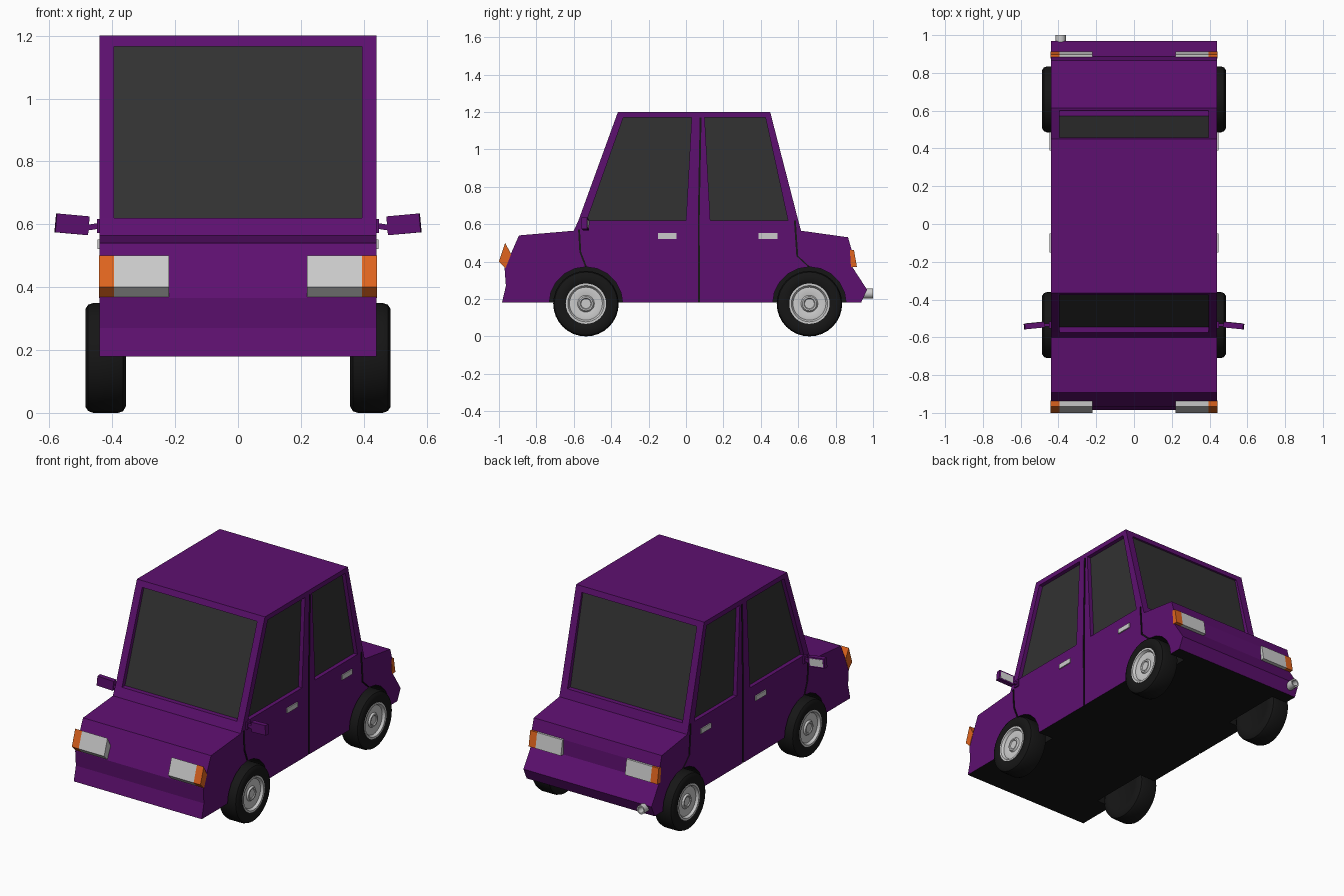
import bpy, bmesh, math
from mathutils import Matrix, Vector

if "Cube" in bpy.data.objects:
    bpy.data.objects.remove(bpy.data.objects["Cube"])


def material(name, r, g, b):
    m = bpy.data.materials.new(name)
    m.diffuse_color = (r, g, b, 1)
    m.use_nodes = True
    m.node_tree.nodes["Principled BSDF"].inputs["Base Color"].default_value = m.diffuse_color
    return m


PAINT = material("purple_paint", 0.11, 0.005, 0.16)
BLACK = material("black_rubber", 0.008, 0.008, 0.008)
GLASS = material("dark_glass", 0.032, 0.032, 0.032)
ORANGE = material("orange_lens", 0.75, 0.13, 0.013)
SILVER = material("silver", 0.52, 0.52, 0.52)


def finish(bm, name, mats, mirror=False, smooth=False):
    bmesh.ops.recalc_face_normals(bm, faces=bm.faces)
    me = bpy.data.meshes.new(name)
    bm.to_mesh(me)
    bm.free()
    for m in mats:
        me.materials.append(m)
    if smooth:
        me.shade_smooth()
        me.set_sharp_from_angle(angle=math.radians(35))
    ob = bpy.data.objects.new(name, me)
    bpy.context.collection.objects.link(ob)
    if mirror:
        ob.modifiers.new("Mirror", "MIRROR").use_mirror_merge = False
    return ob


def prism(name, profile, x0, x1, *mats, mirror=False):
    """Extrude a (y, z) side profile along x."""
    bm = bmesh.new()
    face = bm.faces.new([bm.verts.new((x0, y, z)) for y, z in profile])
    ext = bmesh.ops.extrude_face_region(bm, geom=[face])["geom"]
    bmesh.ops.translate(bm, vec=(x1 - x0, 0, 0),
                        verts=[g for g in ext if isinstance(g, bmesh.types.BMVert)])
    bmesh.ops.recalc_face_normals(bm, faces=bm.faces)
    if len(mats) > 1:  # downward floor takes the second material
        for f in bm.faces:
            f.material_index = int(f.normal.z < -0.99 and f.calc_center_median().z < 0.19)
    return finish(bm, name, mats, mirror)


def lathe(name, profile, matrix, mat, mirror=False, closed=False, steps=32):
    """Spin an (x, radius) profile round the local x axis."""
    bm = bmesh.new()
    vs = [bm.verts.new((x, 0, r)) for x, r in profile]
    es = [bm.edges.new(p) for p in zip(vs, vs[1:])]
    if closed:
        es.append(bm.edges.new((vs[-1], vs[0])))
    bmesh.ops.spin(bm, geom=vs + es, cent=(0, 0, 0), axis=(1, 0, 0),
                   angle=math.tau, steps=steps, use_duplicate=False)
    bmesh.ops.remove_doubles(bm, verts=bm.verts, dist=1e-4)
    bm.transform(matrix)
    return finish(bm, name, [mat], mirror, smooth=True)


def box(name, centre, size, mat, tilt=(0, 0, 0)):
    bm = bmesh.new()
    rot = Matrix.Rotation(tilt[2], 4, "Z") @ Matrix.Rotation(tilt[1], 4, "Y")
    bmesh.ops.create_cube(bm, size=1, matrix=Matrix.Translation(centre) @ rot
                          @ Matrix.Diagonal((*size, 1)))
    return finish(bm, name, [mat], mirror=True)


def ribbon(path, w=0.005):
    return [(y - w, z) for y, z in path] + [(y + w, z) for y, z in reversed(path)]


# Body shell
body = prism("body", [
    (-0.984, 0.18), (-0.963, 0.27), (-0.97, 0.365), (-0.893, 0.54), (-0.6, 0.565),
    (-0.575, 0.62), (-0.364, 1.2), (0.45, 1.2), (0.6, 0.62), (0.615, 0.565),
    (0.866, 0.53), (0.886, 0.46), (0.89, 0.37), (0.968, 0.25), (0.936, 0.18)],
    -0.44, 0.44, PAINT, BLACK)

# Window pockets, wheel wells and door seams cut into the shell
AXLES = {"front": -0.535, "rear": 0.66}
SIDE_WINDOWS = {
    "front": [(-0.53, 0.62), (0.0, 0.62), (0.03, 1.17), (-0.335, 1.17)],
    "rear": [(0.13, 0.62), (0.545, 0.62), (0.425, 1.17), (0.1, 1.17)]}
cutters = [
    prism("cut", [(-0.7, 0.62), (-0.54, 0.62), (-0.35, 1.165), (-0.5, 1.165)],
          -0.395, 0.395, PAINT),
    prism("cut", [(0.7, 0.62), (0.565, 0.62), (0.44, 1.165), (0.6, 1.165)],
          -0.395, 0.395, PAINT)]
for prof in SIDE_WINDOWS.values():
    cutters.append(prism("cut", prof, 0.41, 0.5, PAINT, mirror=True))
for y in AXLES.values():
    arch = [(y + 0.197 * math.cos(a * math.tau / 20), 0.175 + 0.197 * math.sin(a * math.tau / 20))
            for a in range(20)]
    cutters.append(prism("cut", arch, 0.335, 0.5, BLACK, mirror=True))
for path in ([(0.07, 0.1), (0.068, 0.62), (0.078, 1.17)],
             [(-0.53, 0.36), (-0.565, 0.45), (-0.572, 0.572)],
             [(0.66, 0.37), (0.595, 0.43), (0.582, 0.62)]):
    cutters.append(prism("cut", ribbon(path), 0.432, 0.5, BLACK, mirror=True))

bpy.context.view_layer.objects.active = body
for c in cutters:
    c.hide_render = True
    mod = body.modifiers.new("Cut", "BOOLEAN")
    mod.operation, mod.solver, mod.object = "DIFFERENCE", "EXACT", c
    mod.material_mode = "TRANSFER"
    bpy.ops.object.modifier_apply(modifier=mod.name)
    bpy.data.objects.remove(c)

# Glass
prism("windshield", [(-0.546, 0.618), (-0.53, 0.618), (-0.34, 1.167), (-0.355, 1.167)],
      -0.396, 0.396, GLASS)
prism("rear_window", [(0.571, 0.618), (0.555, 0.618), (0.43, 1.167), (0.446, 1.167)],
      -0.396, 0.396, GLASS)
for name, prof in SIDE_WINDOWS.items():
    prism(name + "_side_windows", prof, 0.405, 0.415, GLASS, mirror=True)

# Lamps: white inner lens with an orange corner
LAMPS = {"front": [(-0.965, 0.365), (-1.0, 0.4), (-0.967, 0.5), (-0.935, 0.44)],
         "rear": [(0.876, 0.463), (0.898, 0.463), (0.914, 0.37), (0.882, 0.37)]}
for name, prof in LAMPS.items():
    prism(name + "_lamps", prof, 0.22, 0.395, SILVER, mirror=True)
    prism(name + "_corner_lamps", prof, 0.395, 0.442, ORANGE, mirror=True)

# Wheels
for name, y in AXLES.items():
    at = Matrix.Translation((0, y, 0.175))
    lathe(name + "_tyres", [(0.365, 0), (0.365, 0.1), (0.357, 0.12), (0.357, 0.155),
                            (0.366, 0.17), (0.382, 0.175), (0.46, 0.175), (0.477, 0.169),
                            (0.486, 0.155), (0.486, 0.12), (0.478, 0.105), (0.45, 0.105)],
          at, BLACK, mirror=True)
    lathe(name + "_rims", [(0.45, 0.108), (0.483, 0.108), (0.483, 0.097), (0.468, 0.088),
                           (0.47, 0.078), (0.464, 0.045), (0.474, 0.038), (0.474, 0.03),
                           (0.469, 0.026), (0.469, 0)], at, SILVER, mirror=True)

# Door handles
for name, y in (("front", -0.1), ("rear", 0.438)):
    box(name + "_door_handles", (0.441, y, 0.537), (0.012, 0.1, 0.03), SILVER)

# Wing mirrors
TILT = (0, -0.09, -0.1)
box("mirror_arms", (0.462, -0.535, 0.592), (0.06, 0.016, 0.018), PAINT, (0, 0.15, 0))
box("mirror_bases", (0.442, -0.535, 0.595), (0.014, 0.035, 0.045), PAINT)
box("mirror_housings", (0.528, -0.538, 0.6), (0.105, 0.03, 0.06), PAINT, TILT)
box("mirror_glass", (0.5295, -0.5235, 0.6), (0.085, 0.004, 0.044), SILVER, TILT)

# Exhaust pipe
lathe("exhaust_pipe", [(0.88, 0.027), (1.0, 0.027), (1.0, 0.019), (0.88, 0.019)],
      Matrix.Translation((-0.388, 0, 0.23)) @ Matrix.Rotation(math.pi / 2, 4, "Z"),
      SILVER, closed=True, steps=16)
